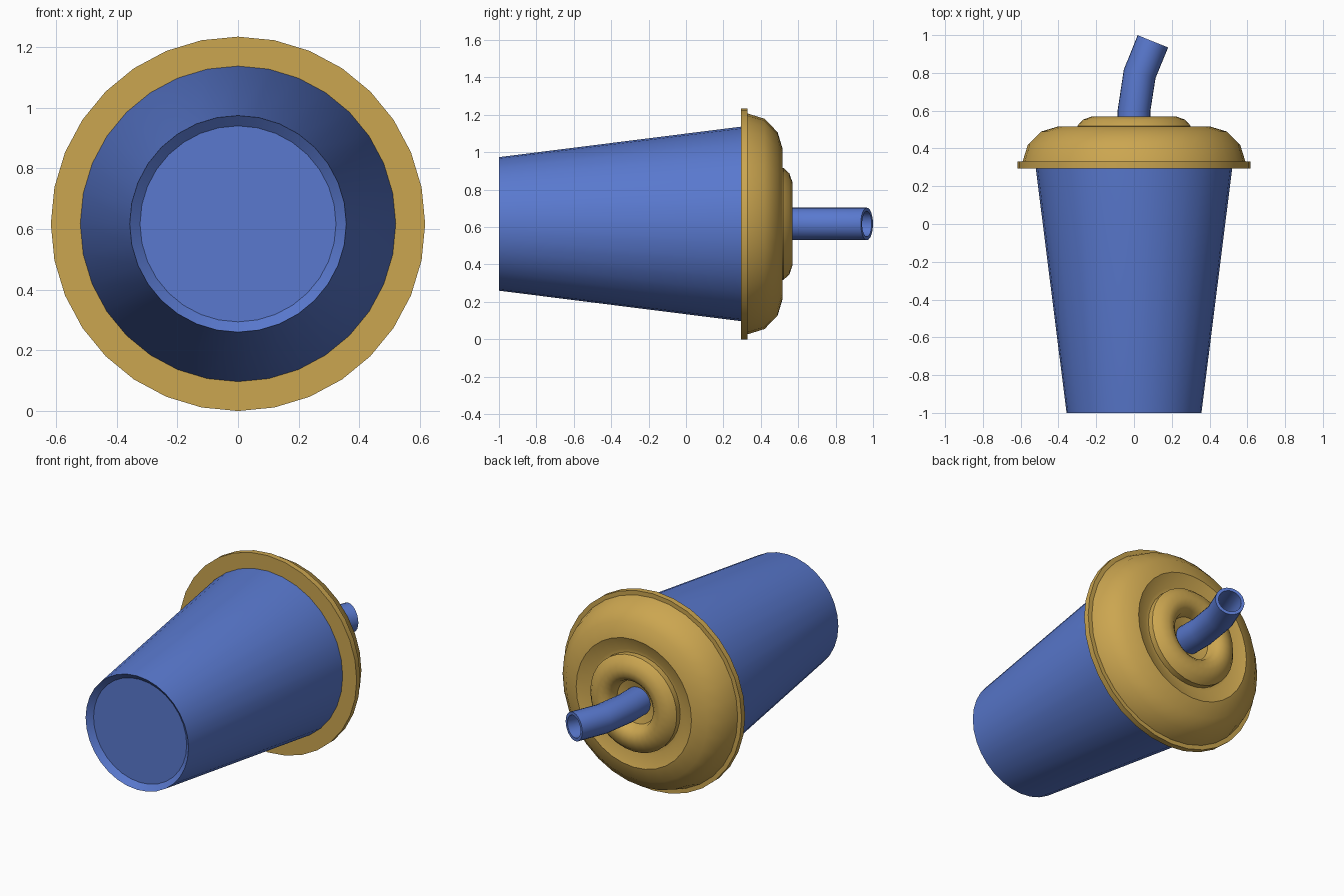
import bpy, bmesh
from math import sin, cos, pi, radians

if "Cube" in bpy.data.objects:
    bpy.data.objects.remove(bpy.data.objects["Cube"])

CZ = 0.617      # height of the cup axis, which lies along y
SIDES = 32


def material(name, rgb):
    m = bpy.data.materials.new(name)
    m.diffuse_color = (*rgb, 1)
    m.use_nodes = True
    m.node_tree.nodes["Principled BSDF"].inputs["Base Color"].default_value = m.diffuse_color
    return m


BLUE = material("blue", (0.10, 0.19, 0.62))
GOLD = material("gold", (0.60, 0.38, 0.08))


def skin(name, rings, mat, closed=False, cap_first=False, angle=30):
    """Join rings of points into one smooth-shaded surface."""
    bm = bmesh.new()
    loops = [[bm.verts.new(p) for p in ring] for ring in rings]
    pairs = list(zip(loops, loops[1:]))
    if closed:
        pairs.append((loops[-1], loops[0]))
    for a, b in pairs:
        n = len(a)
        for i in range(n):
            j = (i + 1) % n
            bm.faces.new((a[i], a[j], b[j], b[i]))
    if cap_first:
        bm.faces.new(loops[0])
    bmesh.ops.recalc_face_normals(bm, faces=bm.faces[:])
    me = bpy.data.meshes.new(name)
    bm.to_mesh(me)
    bm.free()
    ob = bpy.data.objects.new(name, me)
    bpy.context.collection.objects.link(ob)
    me.materials.append(mat)
    bpy.ops.object.select_all(action='DESELECT')
    ob.select_set(True)
    bpy.context.view_layer.objects.active = ob
    bpy.ops.object.shade_smooth_by_angle(angle=radians(angle))
    return ob


def ring(r, y, x=0, tilt=0, n=SIDES):
    """Circle around the y axis, optionally tilted towards +x."""
    pts = []
    for i in range(n):
        a = 2 * pi * i / n
        u = r * sin(a)
        pts.append((x + u * cos(tilt), y - u * sin(tilt), CZ + r * cos(a)))
    return pts


# Tapered cup with a recessed base
cup = [(0.323, -0.97), (0.357, -1.0), (0.52, 0.295), (0.52, 0.32)]
skin("cup", [ring(r, y) for r, y in cup], BLUE, cap_first=True)

# Lid: flat rim, rounded shoulder, groove, raised collar and sunken straw hole
lid = [(0.51, 0.295), (0.617, 0.295), (0.617, 0.33), (0.59, 0.33),
       (0.562, 0.42), (0.49, 0.49), (0.40, 0.517), (0.32, 0.485),
       (0.30, 0.485), (0.30, 0.52), (0.27, 0.553), (0.22, 0.57),
       (0.18, 0.565), (0.15, 0.54), (0.135, 0.49), (0.08, 0.475)]
skin("lid", [ring(r, y) for r, y in lid], GOLD, angle=35)

# Bent hollow straw: x, y and tilt along its path
path = [(0, -0.85, 0), (0, 0.60, 0), (0.03, 0.795, radians(15)),
        (0.10, 0.967, radians(22))]
outer = [ring(0.087, y, x, t, 24) for x, y, t in path]
inner = [ring(0.068, y, x, t, 24) for x, y, t in reversed(path)]
skin("straw", outer + inner, BLUE, closed=True)
